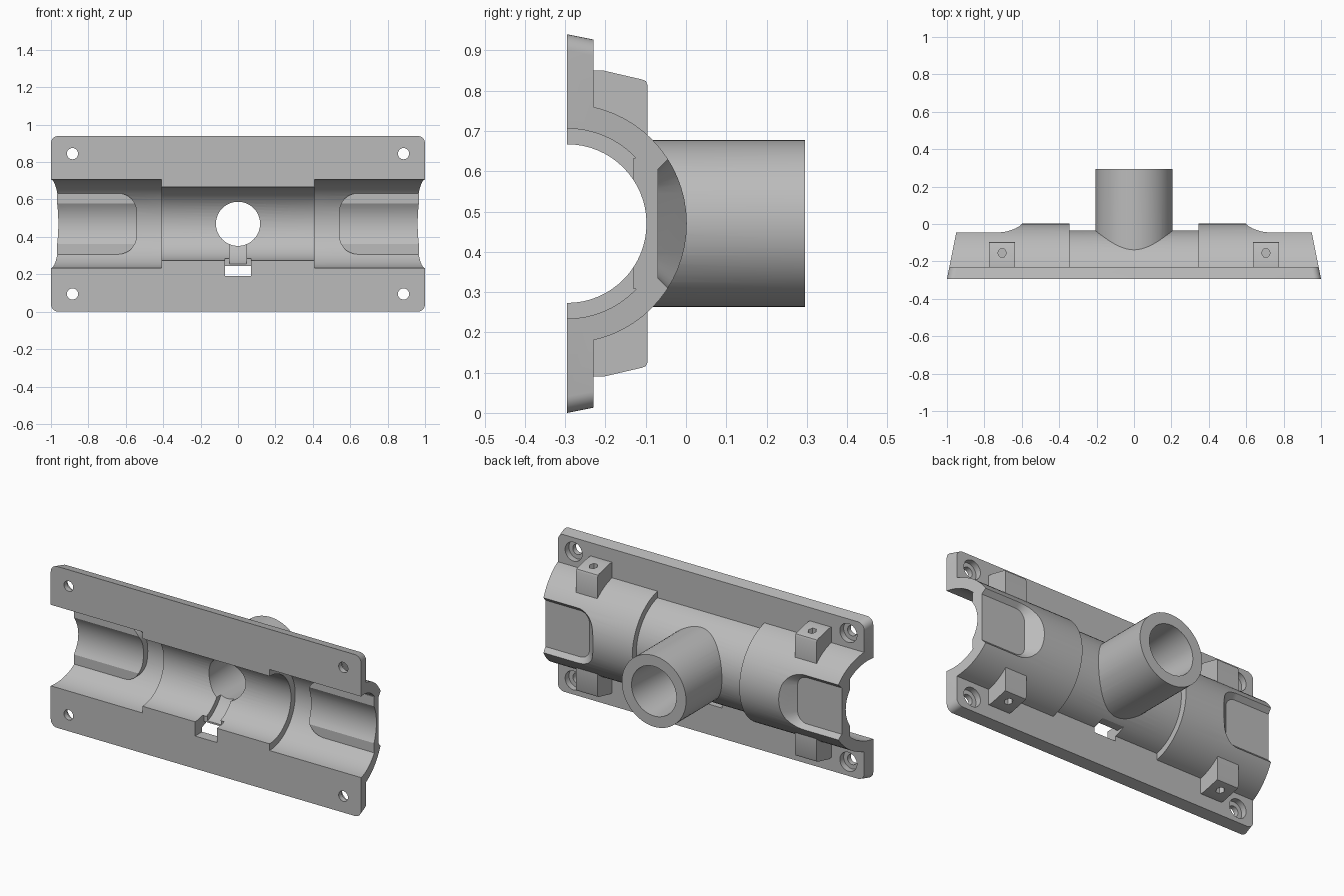
import bpy, bmesh
from math import sin, cos, pi

MID = 0.47        # height of the pipe axis
FRONT = -0.295    # flat front plane, also holds the pipe axis

cube = bpy.data.objects.get("Cube")
if cube:
    bpy.data.objects.remove(cube, do_unlink=True)

grey = bpy.data.materials.new("light_grey")
grey.use_nodes = True
grey.diffuse_color = (0.5, 0.5, 0.5, 1)
grey.node_tree.nodes["Principled BSDF"].inputs["Base Color"].default_value = (0.5, 0.5, 0.5, 1)


def loft(name, axis, sections):
    """Solid through (offset, outline) sections along an axis; heights are measured from MID."""
    place = {"x": lambda o, a, b: (o, a, MID + b),
             "y": lambda o, a, b: (a, o, MID + b),
             "z": lambda o, a, b: (a, b, MID + o)}[axis]
    bm = bmesh.new()
    rings = [[bm.verts.new(place(o, a, b)) for a, b in outline] for o, outline in sections]
    n = len(rings[0])
    for r, s in zip(rings, rings[1:]):
        for i in range(n):
            j = (i + 1) % n
            bm.faces.new((r[i], r[j], s[j], s[i]))
    bm.faces.new(rings[0])
    bm.faces.new(rings[-1])
    bmesh.ops.recalc_face_normals(bm, faces=bm.faces)
    mesh = bpy.data.meshes.new(name)
    bm.to_mesh(mesh)
    bm.free()
    mesh.materials.append(grey)
    obj = bpy.data.objects.new(name, mesh)
    bpy.context.collection.objects.link(obj)
    return obj


def circle(r, a=0, b=0, n=64):
    return [(a + r * cos(2 * pi * i / n), b + r * sin(2 * pi * i / n)) for i in range(n)]


def rounded(a0, a1, b0, b1, r, steps=8):
    corners = [(a1 - r, b1 - r), (a0 + r, b1 - r), (a0 + r, b0 + r), (a1 - r, b0 + r)]
    return [(a + r * cos(t), b + r * sin(t))
            for k, (a, b) in enumerate(corners)
            for t in [(k + i / steps) * pi / 2 for i in range(steps + 1)]]


def box(name, x0, x1, y0, y1, z0, z1):
    rect = [(x0, z0), (x1, z0), (x1, z1), (x0, z1)]
    return loft(name, "y", [(y0, rect), (y1, rect)])


def combine(target, tool, operation):
    mod = target.modifiers.new(tool.name, "BOOLEAN")
    mod.operation = operation
    mod.solver = "EXACT"
    mod.object = tool
    bpy.ops.object.select_all(action="DESELECT")
    bpy.context.view_layer.objects.active = target
    target.select_set(True)
    bpy.ops.object.modifier_apply(modifier=mod.name)
    bpy.data.objects.remove(tool, do_unlink=True)


def flip(points, sx=1, sz=1):
    return [(sx * a, sz * b) for a, b in points]


# Mounting plate, trimmed to its drafted outline later
body = box("pipe_bracket", -1.1, 1.1, -0.4, -0.23, -0.6, 0.6)

# Main pipe with thicker ends
thick, thin = circle(0.297, FRONT), circle(0.26, FRONT)
combine(body, loft("main_pipe", "x", [(-1.15, thick), (-0.345, thick), (-0.345, thin),
                                      (0.345, thin), (0.345, thick), (1.15, thick)]), "UNION")

# Branch pipe to the back
branch = circle(0.207)
combine(body, loft("branch_pipe", "y", [(-0.2, branch), (0.295, branch)]), "UNION")

# Four lugs with sloping tops
lug = [(-0.26, 0.2), (-0.26, 0.38), (-0.205, 0.38), (-0.11, 0.358), (-0.1, 0.354),
       (-0.095, 0.343), (-0.095, 0.2)]
for sx in (-1, 1):
    for sz in (-1, 1):
        outline = flip(lug, 1, sz)
        combine(body, loft("lug", "x", [(sx * 0.637, outline), (sx * 0.775, outline)]), "UNION")

# Drafted outer envelope with rounded corners
def envelope(y):
    d = 0.2 * (y - FRONT)
    return y, rounded(d - 1, 1 - d, d - MID, MID - d, 0.04)

combine(body, loft("envelope", "y", [envelope(FRONT), envelope(0.35)]), "INTERSECT")

# Main bore
bore = circle(0.197, FRONT)
combine(body, loft("main_bore", "x", [(-1.2, bore), (1.2, bore)]), "DIFFERENCE")

for sx in (-1, 1):
    # Wider end bore that leaves a raised pad inside
    wide = circle(0.236, FRONT)
    end_bore = loft("end_bore", "x", [(sx * 0.41, wide), (sx * 1.25, wide)])
    pad = flip(rounded(0.54, 1.4, -0.163, 0.163, 0.1), sx)
    combine(end_bore, loft("pad", "y", [(-0.13, pad), (0.2, pad)]), "DIFFERENCE")
    combine(body, end_bore, "DIFFERENCE")

    # Flat recess with sloping walls on the back of each end
    floor = flip(rounded(0.67, 1.4, -0.135, 0.135, 0.06), sx)
    mouth = flip(rounded(0.55, 1.4, -0.255, 0.255, 0.18), sx)
    combine(body, loft("recess", "y", [(-0.07, floor), (0.05, mouth)]), "DIFFERENCE")

    for sz in (-1, 1):
        # Counterbored screw hole
        narrow = circle(0.03, sx * 0.885, sz * 0.375, 32)
        broad = circle(0.055, sx * 0.885, sz * 0.375, 32)
        combine(body, loft("screw_hole", "y", [(-0.4, narrow), (-0.265, narrow),
                                               (-0.265, broad), (-0.2, broad)]), "DIFFERENCE")
        # Small six-sided hole in the lug
        pin = circle(0.024, sx * 0.705, -0.155, 6)
        combine(body, loft("pin_hole", "z", [(sz * 0.29, pin), (sz * 0.45, pin)]), "DIFFERENCE")

# Tapered branch bore
combine(body, loft("branch_bore", "y", [(-0.25, circle(0.118)), (-0.1, circle(0.118)),
                                        (0.35, circle(0.148))]), "DIFFERENCE")

# Slot below the branch: window through the plate, pocket and shallow channel
combine(body, box("window", -0.07, 0.07, -0.4, 0.1, -0.28, -0.225), "DIFFERENCE")
combine(body, box("pocket", -0.07, 0.07, -0.4, -0.215, -0.25, -0.185), "DIFFERENCE")
groove = circle(0.23, FRONT)
channel = loft("channel", "x", [(-0.045, groove), (0.045, groove)])
combine(channel, box("channel_limit", -0.1, 0.1, -0.5, 0.1, -0.4, -0.1), "INTERSECT")
combine(body, channel, "DIFFERENCE")

# Smooth the round walls, keep the edges crisp
bpy.ops.object.select_all(action="DESELECT")
body.select_set(True)
bpy.context.view_layer.objects.active = body
bpy.ops.object.shade_smooth_by_angle(angle=pi / 7)
